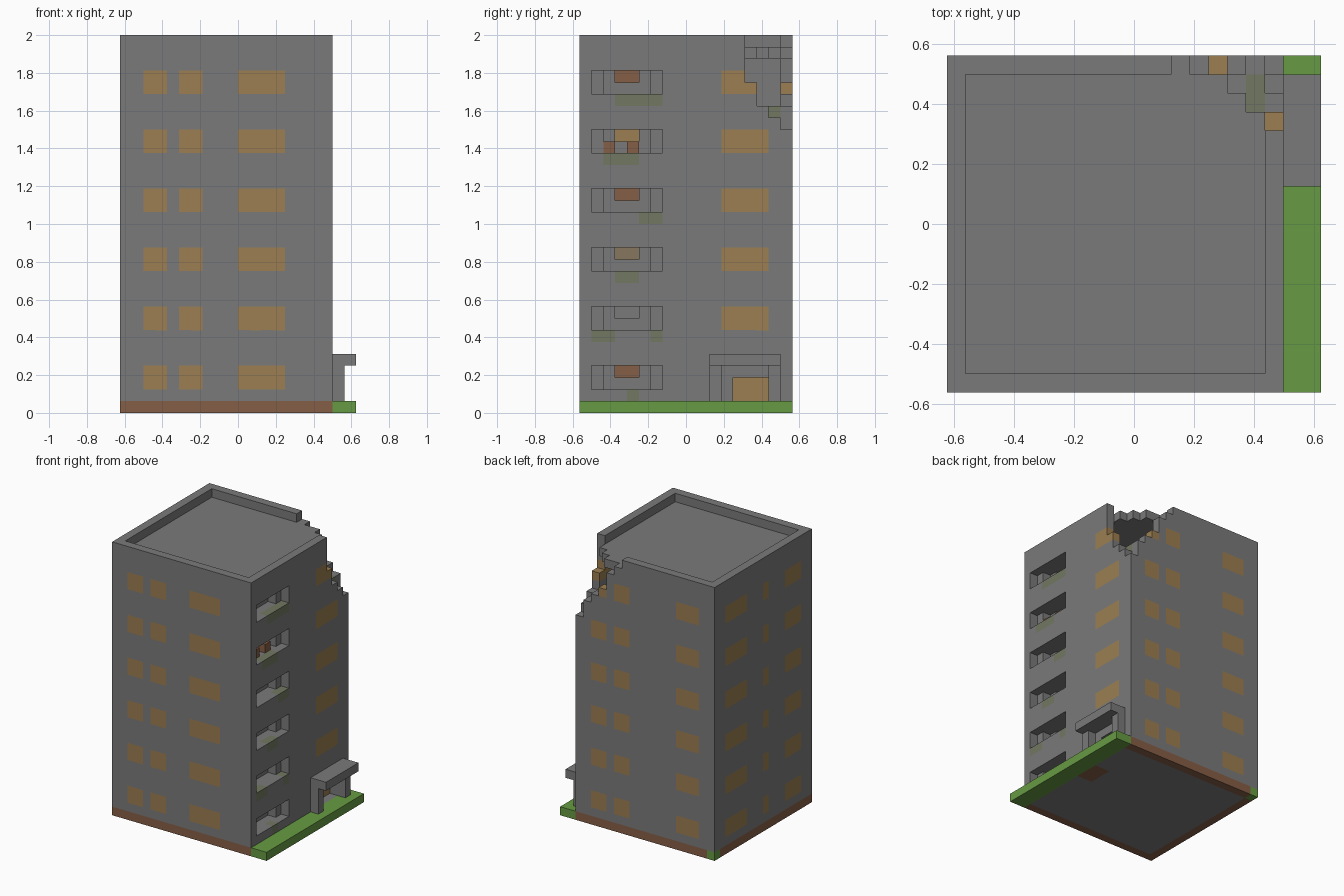
import bpy
import bmesh
from mathutils import Vector

cube = bpy.data.objects.get("Cube")
if cube:
    bpy.data.objects.remove(cube, do_unlink=True)

UNIT = 0.0625                      # side of one building block
ORIGIN = Vector((-0.625, -0.5625, 0))
SIZE, HEIGHT, FLOORS, STOREY = 18, 32, 6, 5

COLOURS = {
    "concrete": (0.195, 0.195, 0.195),
    "window_amber": (0.33, 0.21, 0.083),
    "brick_brown": (0.235, 0.113, 0.063),
    "grass_green": (0.135, 0.33, 0.056),
    "moss_olive": (0.17, 0.187, 0.122),
    "faded_tan": (0.24, 0.18, 0.11),
}
NAMES = list(COLOURS)
MATERIALS = []
for label, rgb in COLOURS.items():
    mat = bpy.data.materials.new(label)
    mat.use_nodes = True
    mat.diffuse_color = (*rgb, 1)
    shader = mat.node_tree.nodes["Principled BSDF"]
    shader.inputs["Base Color"].default_value = (*rgb, 1)
    shader.inputs["Roughness"].default_value = 0.9
    MATERIALS.append(mat)


def block(xs, ys, zs):
    """Set of cells; each argument is one index or an inclusive (first, last) pair."""
    spans = [(s, s) if isinstance(s, int) else s for s in (xs, ys, zs)]
    a, b, c = [range(lo, hi + 1) for lo, hi in spans]
    return {(i, j, k) for i in a for j in b for k in c}


def build(name, cells, paint=None, base="concrete"):
    """Skin a set of cells with outward faces and merge the flat areas."""
    paint = paint or {}
    bm = bmesh.new()
    corners = {}

    def vert(p):
        key = tuple(round(v) for v in p)
        if key not in corners:
            corners[key] = bm.verts.new(ORIGIN + Vector(key) * UNIT)
        return corners[key]

    for cell in cells:
        for axis in range(3):
            for side in (0, 1):
                near = list(cell)
                near[axis] += 2 * side - 1
                if tuple(near) in cells:
                    continue
                p = Vector(cell)
                p[axis] += side
                u, v = Vector((0, 0, 0)), Vector((0, 0, 0))
                u[(axis + 1) % 3] = 1
                v[(axis + 2) % 3] = 1
                ring = [p, p + u, p + u + v, p + v]
                face = bm.faces.new([vert(q) for q in (ring if side else ring[::-1])])
                face.material_index = NAMES.index(paint.get(cell, base))
    bmesh.ops.dissolve_limit(bm, angle_limit=0.01, verts=bm.verts[:],
                             edges=bm.edges[:], delimit={"MATERIAL"})
    mesh = bpy.data.meshes.new(name)
    bm.to_mesh(mesh)
    bm.free()
    for mat in MATERIALS:
        mesh.materials.append(mat)
    obj = bpy.data.objects.new(name, mesh)
    bpy.context.collection.objects.link(obj)
    return obj


END = SIZE - 1
paint = {}


def colour(cells, label):
    paint.update(dict.fromkeys(cells, label))


# Solid tower, with a brick plinth course around the foot
tower = block((0, END), (0, END), (0, HEIGHT - 3))
foot = block((0, END), (0, END), 0)
colour(foot - block((1, END), (1, END - 1), 0), "brick_brown")
colour(block((END - 1, END), (9, 11), 0), "brick_brown")
colour(block(0, END, 0), "grass_green")

# Windows on the four sides, repeated for every storey
front = [(2, 3), (5, 6), (10, 13)]
back = [(2, 4), (11, 12), (14, 15)]
left_side = [(2, 4), (8, 8), (12, 15)]
for floor in range(FLOORS):
    z = (2 + STOREY * floor, 3 + STOREY * floor)
    for span in front:
        colour(block(span, 0, z), "window_amber")
    for span in back:
        colour(block(span, END, z), "window_amber")
    for span in left_side:
        colour(block(0, span, z), "window_amber")
    if floor:
        colour(block(END, (12, 15), z), "window_amber")

# Recessed balconies with a niche at the back and moss below the opening
niches = ["brick_brown", "concrete", "faded_tan", "brick_brown",
          "window_amber", "brick_brown"]
moss = [[(4, 4)], [(1, 2), (6, 6)], [(3, 4)], [(5, 6)], [(2, 4)], [(3, 6)]]
for floor in range(FLOORS):
    low = 2 + STOREY * floor
    tower -= block(END, (1, 6), (low, low + 1))
    tower -= block(END - 1, (2, 5), (low, low + 1))
    tower -= block(END - 2, (3, 4), low + 1)
    colour(block(END - 3, (3, 4), low + 1), niches[floor])
    for span in moss[floor]:
        colour(block(END, span, low - 1), "moss_olive")

# Recessed entrance door
tower -= block(END, (13, 15), (1, 2))
colour(block(END - 1, (13, 15), (1, 2)), "window_amber")

# Broken top corner: open room behind stepped walls
tower -= block((8, END - 1), (8, END - 1), (26, HEIGHT - 3))
colour(block(END - 1, (15, 16), 25), "moss_olive")
parapet = block((0, END), (0, END), (HEIGHT - 2, HEIGHT - 1))
parapet -= block((1, END - 1), (1, END - 1), (HEIGHT - 2, HEIGHT - 1))
missing = set()
for step, top in enumerate([24, 26, 27, 28, 30, 31]):
    missing |= block(END - step, END, (top, HEIGHT))
for step, top in enumerate([24, 25, 26, 28]):
    missing |= block(END, END - step, (top, HEIGHT))
roof = block((1, END - 1), (1, END - 1), HEIGHT - 2)
roof -= block((15, 16), 16, HEIGHT - 2) | block(16, 15, HEIGHT - 2)

build("tower_walls", (tower | parapet | roof) - missing, paint)

# Flower pots on one balcony
for side, j in (("left", 4), ("right", 2)):
    build("balcony_pot_" + side, block(END - 1, j, 22), base="brick_brown")

# Lawn strip, door posts and canopy
build("lawn", block((SIZE, SIZE + 1), (0, END), 0), base="grass_green")
for side, j in (("front", 11), ("back", 16)):
    build("door_post_" + side, block(SIZE, j, (1, 3)))
build("door_canopy", block((SIZE, SIZE + 1), (11, 16), 4))
